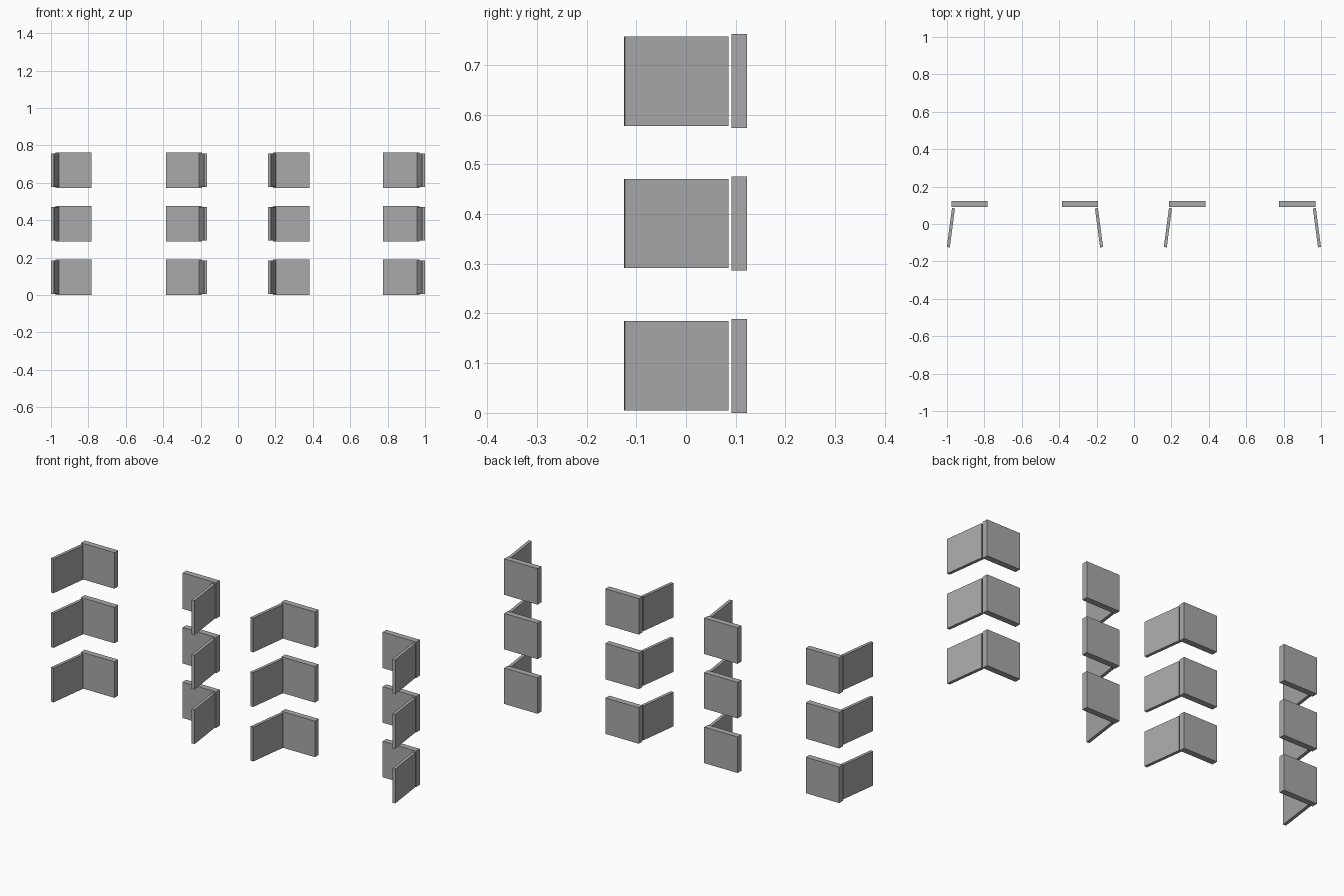
import bpy
import math

if "Cube" in bpy.data.objects:
    bpy.data.objects.remove(bpy.data.objects["Cube"])

# Single plain grey used by every panel
grey = bpy.data.materials.new("plain_grey")
grey.diffuse_color = (0.40, 0.40, 0.40, 1.0)
grey.use_nodes = True
grey.node_tree.nodes["Principled BSDF"].inputs["Base Color"].default_value = grey.diffuse_color


def panel(name, center, size, turn=0.0):
    """Flat box panel turned about the vertical axis."""
    bpy.ops.mesh.primitive_cube_add(size=1, location=center,
                                    rotation=(0, 0, math.radians(turn)))
    obj = bpy.context.object
    obj.name = name
    obj.scale = size
    bpy.ops.object.transform_apply(location=False, rotation=True, scale=True)
    obj.data.materials.append(grey)


# Columns: back panel x, side panel x, side panel turn
columns = [
    (-0.879, -0.979, -7.5),
    (-0.289, -0.187, 7.5),
    (0.285, 0.181, -7.5),
    (0.873, 0.978, 7.5),
]

# Three tiers of hinged panel pairs
for tier in range(3):
    z = 0.0945 + 0.2865 * tier
    for col, (back_x, side_x, turn) in enumerate(columns):
        label = f"{tier + 1}_{col + 1}"
        panel("back_panel_" + label, (back_x, 0.1075, z), (0.194, 0.031, 0.189))
        panel("side_panel_" + label, (side_x, -0.02, z), (0.016, 0.21, 0.18), turn)
